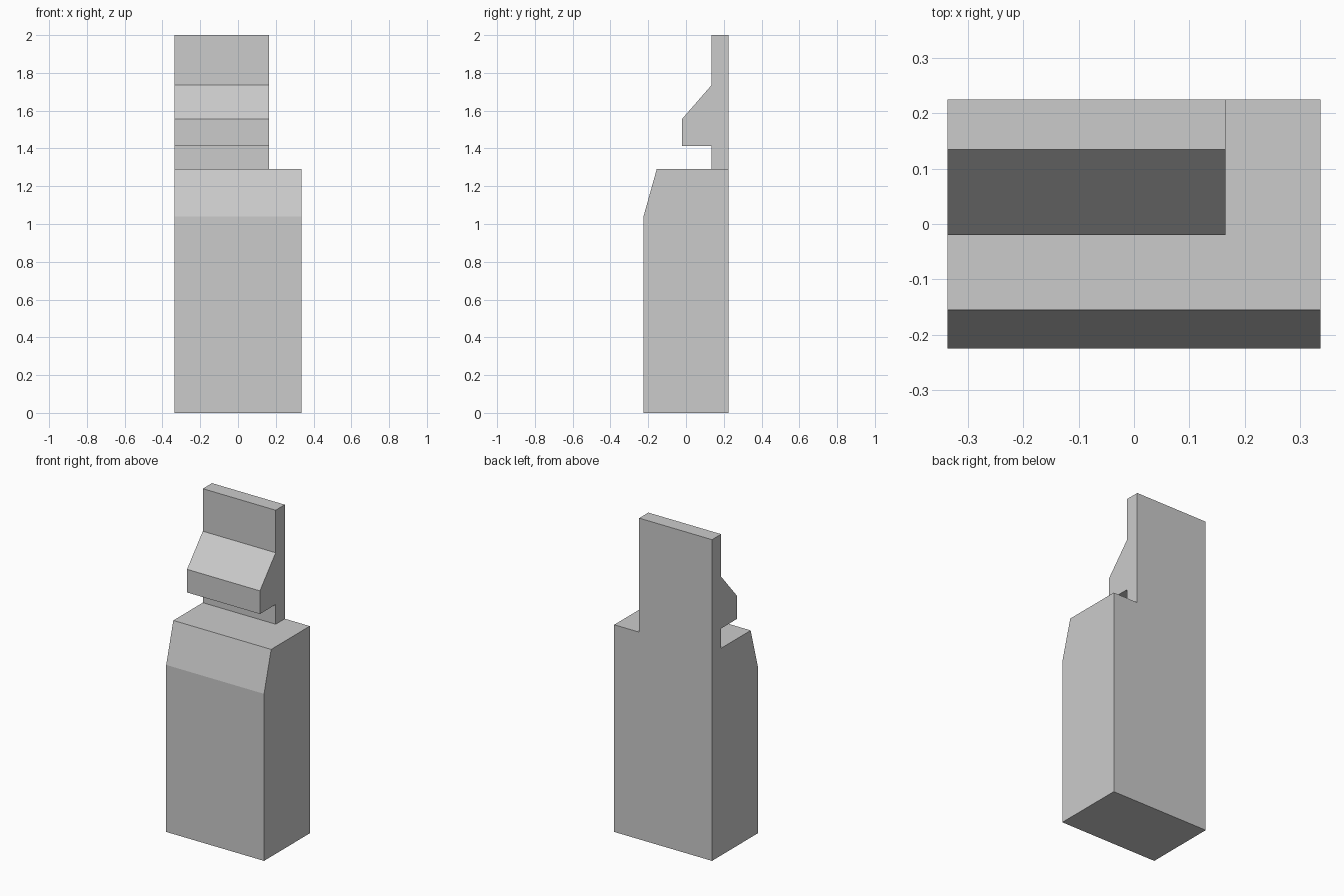
import bpy
import bmesh

if "Cube" in bpy.data.objects:
    bpy.data.objects.remove(bpy.data.objects["Cube"])


def extrude_profile(name, profile, x0, x1):
    """Extrude a closed (y, z) side profile along x into a solid object."""
    bm = bmesh.new()
    face = bm.faces.new([bm.verts.new((x0, y, z)) for y, z in profile])
    result = bmesh.ops.extrude_face_region(bm, geom=[face])
    moved = [g for g in result["geom"] if isinstance(g, bmesh.types.BMVert)]
    bmesh.ops.translate(bm, verts=moved, vec=(x1 - x0, 0, 0))
    bmesh.ops.recalc_face_normals(bm, faces=bm.faces)
    mesh = bpy.data.meshes.new(name)
    bm.to_mesh(mesh)
    bm.free()
    obj = bpy.data.objects.new(name, mesh)
    bpy.context.collection.objects.link(obj)
    return obj


LEFT, RIGHT, BACK, FRONT = -0.337, 0.337, 0.225, -0.225
BODY_TOP = 1.29

# Main block with its sloped upper front
extrude_profile("body", [
    (FRONT, 0), (BACK, 0), (BACK, BODY_TOP), (-0.155, BODY_TOP), (FRONT, 1.04),
], LEFT, RIGHT)

# Narrower upright plate with the wedge-shaped catch, flush at left and back
extrude_profile("latch_plate", [
    (BACK, BODY_TOP), (BACK, 2.0), (0.135, 2.0), (0.135, 1.735),
    (-0.02, 1.557), (-0.02, 1.413), (0.135, 1.413), (0.135, BODY_TOP),
], LEFT, 0.165)
